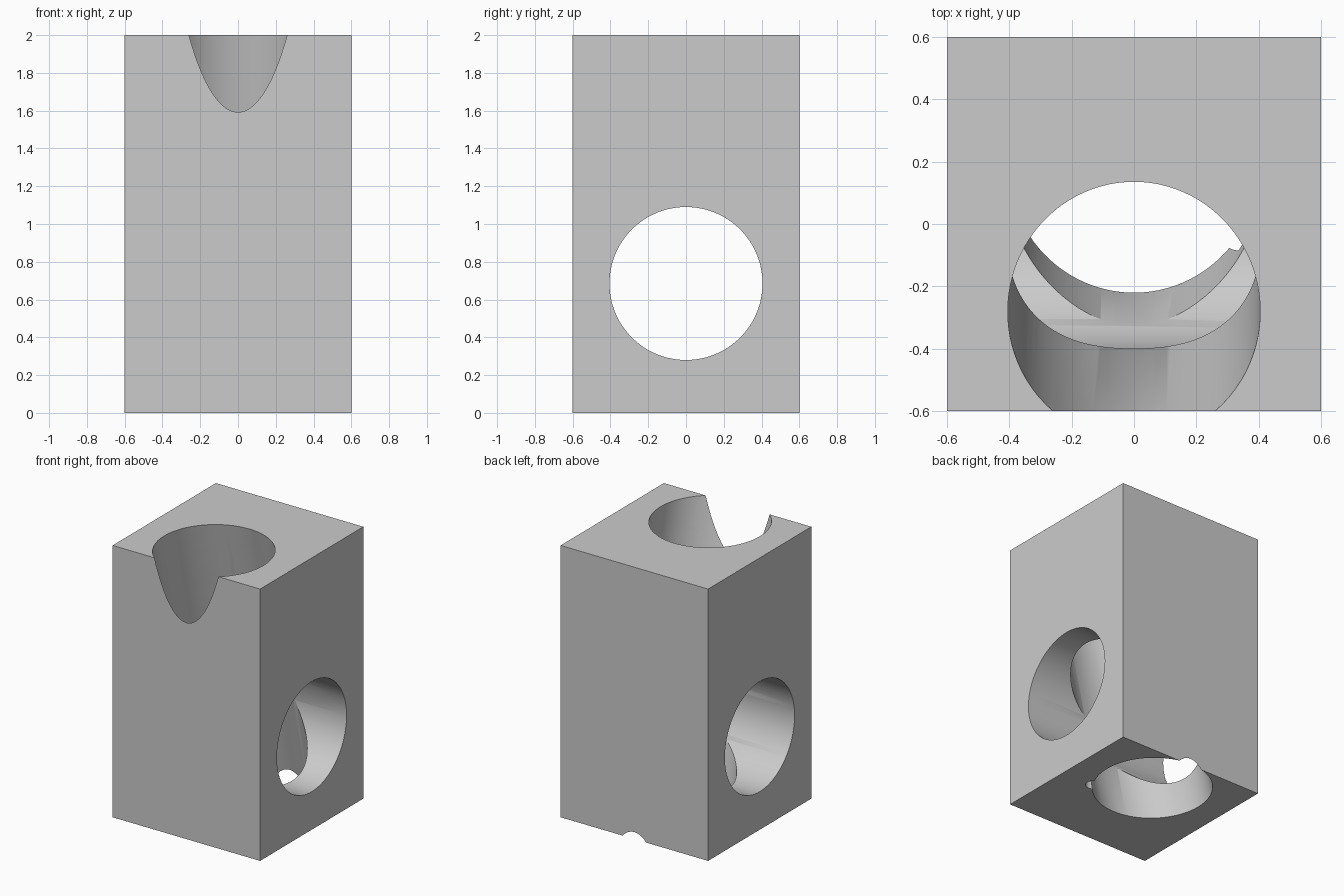
import bpy
import math
from mathutils import Vector

if "Cube" in bpy.data.objects:
    bpy.data.objects.remove(bpy.data.objects["Cube"], do_unlink=True)

WIDTH, HEIGHT = 1.2, 2.0
BORE = 0.405

grey = bpy.data.materials.new("plain grey")
grey.use_nodes = True
colour = (0.6, 0.6, 0.6, 1.0)
grey.diffuse_color = colour
grey.node_tree.nodes["Principled BSDF"].inputs["Base Color"].default_value = colour


def cutter(name, start, end, radius, sides=96):
    """Cylinder running from start to end, used to drill the block."""
    start, end = Vector(start), Vector(end)
    axis = end - start
    bpy.ops.mesh.primitive_cylinder_add(
        vertices=sides, radius=radius, depth=axis.length,
        location=(start + end) / 2,
        rotation=axis.to_track_quat('Z', 'Y').to_euler())
    obj = bpy.context.object
    obj.name = name
    obj.hide_render = True
    return obj


# Solid block
bpy.ops.mesh.primitive_cube_add(size=1, location=(0, 0, HEIGHT / 2))
block = bpy.context.object
block.name = "drilled_block"
block.scale = (WIDTH, WIDTH, HEIGHT)
bpy.ops.object.transform_apply(location=False, rotation=False, scale=True)
block.data.materials.append(grey)

# Slanted bore: runs from the top front down to the bottom back
slope = 0.2385
top_y = -0.281


def slanted(z):
    return (0, top_y + slope * (HEIGHT - z), z)


cutters = [
    cutter("cross_bore", (-1, 0, 0.685), (1, 0, 0.685), BORE),
    cutter("slanted_bore", slanted(-0.5), slanted(2.5), BORE),
    # Small relief hole beside the lower mouth of the slanted bore
    cutter("relief_hole", (0.335, -0.03, -0.1), (0.335, -0.03, 0.2), 0.055, 32),
]

# Drill the holes, then discard the cutters
bpy.ops.object.select_all(action='DESELECT')
block.select_set(True)
bpy.context.view_layer.objects.active = block
for tool in cutters:
    mod = block.modifiers.new(tool.name, 'BOOLEAN')
    mod.operation = 'DIFFERENCE'
    mod.solver = 'EXACT'
    mod.object = tool
    bpy.ops.object.modifier_apply(modifier=mod.name)
for tool in cutters:
    bpy.data.objects.remove(tool, do_unlink=True)

# One colour throughout, smooth bores with crisp edges
block.data.materials.clear()
block.data.materials.append(grey)
for face in block.data.polygons:
    face.material_index = 0
bpy.ops.object.shade_smooth_by_angle(angle=math.radians(30))
